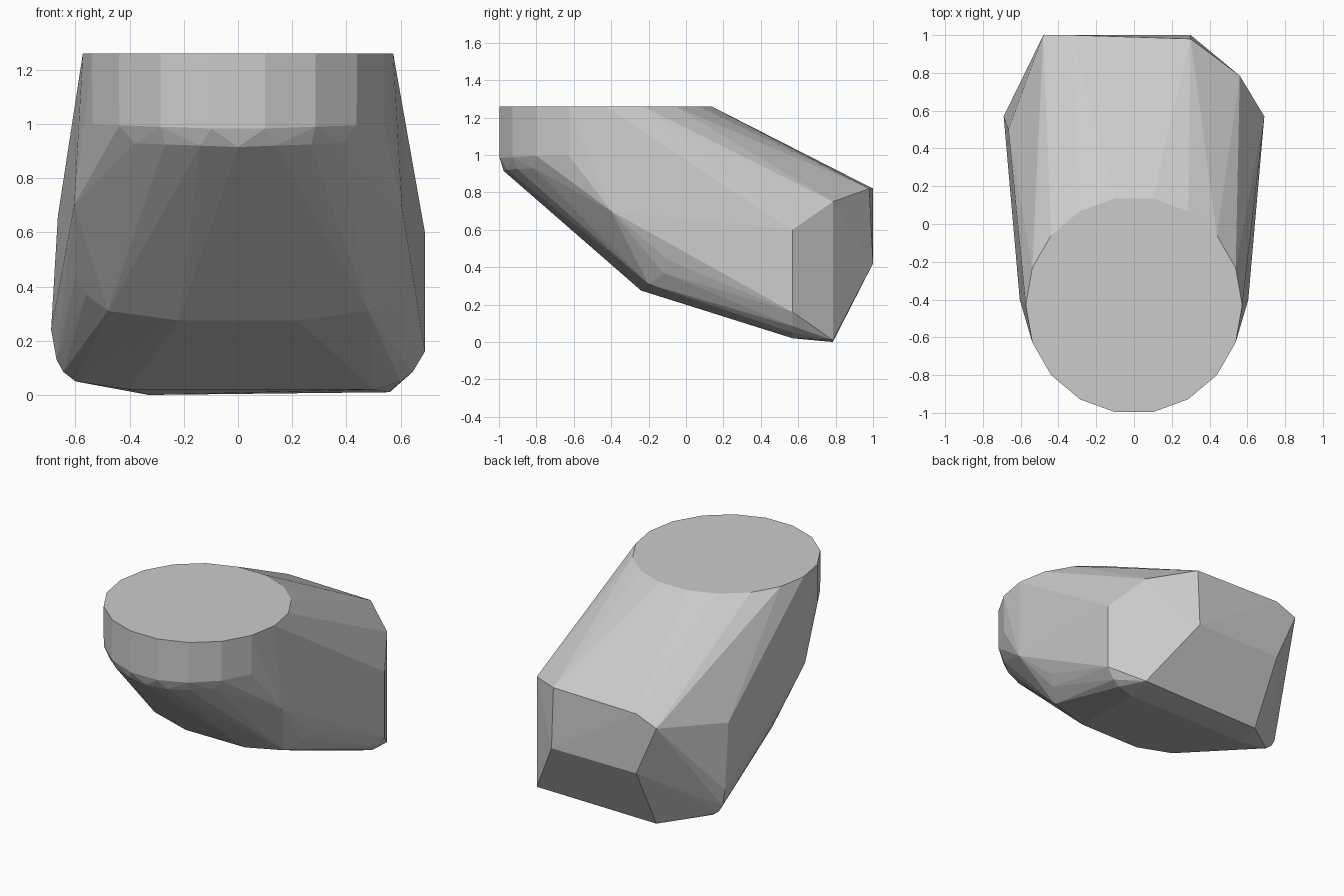
import bpy, bmesh
from math import cos, sin, radians

if "Cube" in bpy.data.objects:
    bpy.data.objects.remove(bpy.data.objects["Cube"])

points = []


def ring(z, rx, ry, start, stop, step=20, rise=0.0):
    """Arc of points around the neck axis; rise lifts the arc towards its sides."""
    for a in range(start, stop + 1, step):
        c, s = cos(radians(a)), sin(radians(a))
        points.append((rx * c, -0.43 + ry * s, z + rise * abs(c)))


def mirrored(*pts):
    for x, y, z in pts:
        points.extend([(x, y, z), (-x, y, z)])


# Round flat top and its rounded front rim
ring(1.26, 0.573, 0.575, 0, 340)
ring(0.98, 0.572, 0.575, 200, 340, 20, 0.02)
ring(0.915, 0.54, 0.545, 210, 330, 15, 0.02)

# Belly: bend between the sloping front and the underside
mirrored((0.22, -0.24, 0.275), (0.48, -0.20, 0.31), (0.56, -0.12, 0.37),
         (0.60, -0.10, 0.44), (0.605, -0.40, 0.70))

# Lower rear edge of the underside
mirrored((0.60, 0.57, 0.05), (0.645, 0.57, 0.085))
points += [(0.50, 0.57, 0.02), (-0.40, 0.57, 0.02),
           (0.56, 0.785, 0.01), (-0.33, 0.785, 0.0)]

# Right flank corner facets
points += [(0.69, 0.57, 0.60), (0.69, 0.57, 0.16), (0.56, 0.785, 0.75)]

# Left flank corner facets
points += [(-0.69, 0.57, 0.24), (-0.67, 0.57, 0.13), (-0.665, 0.50, 0.66)]

# Rear end face
points += [(0.30, 0.98, 0.82), (0.30, 1.0, 0.42), (-0.33, 1.0, 0.82),
           (-0.33, 1.0, 0.42), (-0.48, 1.0, 0.76)]

# Wrap everything in one convex faceted skin
bm = bmesh.new()
for p in points:
    bm.verts.new(p)
hull = bmesh.ops.convex_hull(bm, input=bm.verts[:])
loose = {v for v in hull["geom_interior"] + hull["geom_unused"]
         if isinstance(v, bmesh.types.BMVert)}
bmesh.ops.delete(bm, geom=list(loose), context='VERTS')
bmesh.ops.dissolve_limit(bm, angle_limit=radians(1.5),
                         verts=bm.verts[:], edges=bm.edges[:])
bmesh.ops.recalc_face_normals(bm, faces=bm.faces[:])

mesh = bpy.data.meshes.new("faceted_block")
bm.to_mesh(mesh)
bm.free()
block = bpy.data.objects.new("faceted_block", mesh)
bpy.context.collection.objects.link(block)
